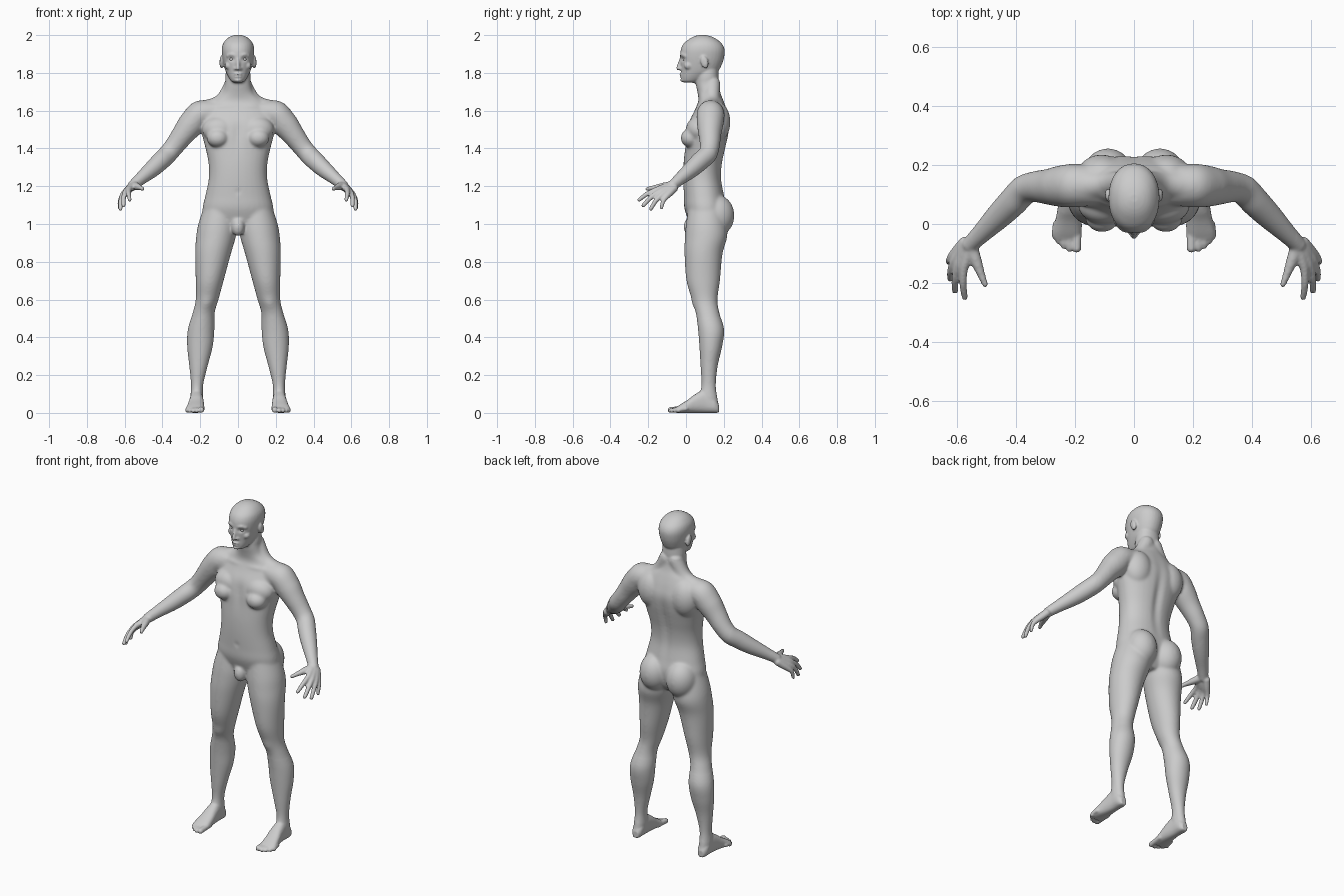
import bpy, bmesh, math
from mathutils import Vector, Matrix

bm = bmesh.new()


def spline(a, b, c, d, t):
    return [0.5 * (2 * q + (r - p) * t + (2 * p - 5 * q + 4 * r - s) * t * t
            + (3 * q - p - 3 * r + s) * t ** 3) for p, q, r, s in zip(a, b, c, d)]


def loft(rings, power=2.0, sides=32, steps=5):
    """Closed skin through rings given as (centre, half axis u, half axis v)."""
    flat = [[*c, *u, *v] for c, u, v in rings]
    flat = [flat[0]] + flat + [flat[-1]]
    dense = [spline(*flat[i:i + 4], k / steps)
             for i in range(len(flat) - 3) for k in range(steps)] + [flat[-1]]
    loops = []
    for f in dense:
        c, u, v = Vector(f[:3]), Vector(f[3:6]), Vector(f[6:])
        loop = []
        for k in range(sides):
            a = 2 * math.pi * k / sides
            x, y = math.cos(a), math.sin(a)
            x = math.copysign(abs(x) ** (2 / power), x)
            y = math.copysign(abs(y) ** (2 / power), y)
            loop.append(bm.verts.new(c + u * x + v * y))
        loops.append(loop)
    for a, b in zip(loops, loops[1:]):
        for k in range(sides):
            n = (k + 1) % sides
            bm.faces.new((a[k], a[n], b[n], b[k]))
    bm.faces.new(loops[0])
    bm.faces.new(loops[-1])


def stack(rows, power=2.0):
    """Level rings: z, left x, right x, front y, back y."""
    loft([((((l + r) / 2), (f + b) / 2, z), ((r - l) / 2, 0, 0), (0, (b - f) / 2, 0))
          for z, l, r, f, b in rows], power)


def ball(c, r, tilt=0.0):
    m = Matrix.Translation(c) @ Matrix.Rotation(tilt, 4, 'X') @ Matrix.Diagonal((*r, 1))
    bmesh.ops.create_icosphere(bm, subdivisions=4, radius=1, matrix=m)


def tube(pts, s=1):
    """Round limb through x, y, z, radius points with rounded ends."""
    ps = [Vector((s * p[0], p[1], p[2])) for p in pts]
    rings = []
    for i, p in enumerate(ps):
        t = (ps[min(i + 1, len(ps) - 1)] - ps[max(i - 1, 0)]).normalized()
        u = t.cross(Vector((s, 0, 1))).normalized()
        rings.append((p, u * pts[i][3], t.cross(u) * pts[i][3]))
    loft(rings, sides=20)
    for i in (0, -1):
        ball(ps[i], [pts[i][3]] * 3)


# torso and neck
stack([(z, -w, w, f, b) for z, w, f, b in (
    (.95, .10, .04, .17), (1.0, .18, .02, .20), (1.08, .188, -.008, .215),
    (1.15, .173, -.012, .203), (1.24, .155, -.015, .188), (1.32, .156, -.013, .193),
    (1.40, .172, -.006, .21), (1.47, .19, .0, .225), (1.54, .20, .015, .232),
    (1.60, .185, .045, .218), (1.65, .14, .065, .20), (1.69, .088, .062, .184),
    (1.74, .068, .052, .173), (1.78, .067, .055, .172), (1.84, .06, .06, .17))], 2.2)
ball((0, .022, .985), (.035, .035, .05))

# head
stack([(z, -w, w, f, b) for z, w, f, b in (
    (1.748, .024, -.014, .045), (1.757, .037, -.022, .08), (1.78, .052, -.026, .125),
    (1.81, .066, -.026, .17), (1.85, .077, -.029, .192), (1.89, .084, -.031, .203),
    (1.925, .086, -.027, .204), (1.955, .079, -.012, .19), (1.98, .06, .018, .16),
    (1.994, .038, .045, .13), (2.001, .014, .072, .10))], 2.15)
# nose, lips, chin
tube([(0, -.026, 1.878, .007), (0, -.035, 1.85, .009), (0, -.041, 1.824, .011)])
ball((0, -.022, 1.793), (.022, .014, .006))
ball((0, -.021, 1.78), (.019, .013, .006))
ball((0, -.014, 1.762), (.022, .016, .014))

for s in (1, -1):
    # face sides and ears
    ball((s * .014, -.027, 1.822), (.008, .01, .008))
    tube([(.012, -.024, 1.892, .008), (.035, -.02, 1.898, .008), (.055, -.003, 1.89, .008)], s)
    ball((s * .05, .012, 1.838), (.02, .022, .02))
    ball((s * .087, .098, 1.857), (.013, .02, .034), .25)
    # chest, buttocks, shoulder slope
    ball((s * .1, .065, 1.50), (.09, .065, .07))
    ball((s * .108, .024, 1.455), (.058, .052, .05))
    ball((s * .11, .16, 1.54), (.085, .075, .11))
    ball((s * .088, .162, 1.045), (.088, .094, .11))
    tube([(.03, .14, 1.74, .042), (.09, .135, 1.645, .042), (.19, .13, 1.60, .056)], s)
    # arm
    tube([(.10, .13, 1.59, .065), (.20, .13, 1.58, .074), (.245, .128, 1.532, .071),
          (.29, .126, 1.475, .061), (.335, .126, 1.415, .053), (.372, .115, 1.37, .051),
          (.41, .075, 1.332, .05), (.46, .025, 1.286, .044), (.515, -.03, 1.24, .034),
          (.555, -.07, 1.205, .028)], s)
    # fingers, each running from the wrist through the palm
    for kx, ky, kz, tx, ty, tz, r in (
            (.577, -.155, 1.182, .573, -.248, 1.128, .0115),
            (.597, -.147, 1.167, .606, -.226, 1.098, .0118),
            (.611, -.130, 1.152, .622, -.186, 1.080, .0115),
            (.616, -.108, 1.140, .628, -.130, 1.086, .0105)):
        w = (.553 + (kx - .577) * .5, -.075 + (ky + .155) * .25, 1.205 + (kz - 1.18) * .4)
        tube([(*w, .021), ((w[0] + kx) / 2, (w[1] + ky) / 2, (w[2] + kz) / 2, .019),
              (kx, ky, kz, .0145),
              (kx * .5 + tx * .5 + .004, ky * .5 + ty * .5 - .003, kz * .5 + tz * .5 + .005, r + .001),
              (tx, ty, tz, r - .001)], s)
    # thumb
    tube([(.55, -.08, 1.205, .022), (.535, -.125, 1.198, .02), (.518, -.17, 1.192, .014),
          (.504, -.205, 1.186, .011)], s)
    # leg
    stack([(z, s * a, s * b, f, k) for z, a, b, f, k in (
        (1.1, .01, .178, .015, .20), (1.0, .003, .21, .0, .215), (.93, .012, .222, -.006, .218),
        (.84, .038, .227, -.008, .193), (.7, .076, .224, .002, .18), (.6, .103, .224, .032, .167),
        (.53, .123, .24, .052, .177), (.44, .125, .266, .064, .202), (.35, .134, .269, .071, .191),
        (.25, .16, .258, .077, .168), (.15, .184, .249, .082, .158), (.08, .185, .252, .07, .166),
        (.03, .188, .25, .08, .174))])
    # foot
    loft([((s * x, y, h / 2), (w, 0, 0), (0, 0, h / 2)) for y, x, w, h in (
        (.174, .219, .018, .045), (.15, .219, .031, .08), (.10, .219, .034, .12),
        (.05, .22, .039, .10), (.01, .223, .044, .07), (-.03, .227, .048, .045),
        (-.052, .228, .045, .03))], 2.4)
    for x, y, r in ((.194, -.082, .0155), (.2185, -.084, .0115), (.238, -.074, .011),
                    (.255, -.058, .011), (.268, -.038, .011)):
        tube([(x - .003, .0, .022, r), (x, y * .6 - .01, .018, r), (x, y, r, r)], s)

bmesh.ops.recalc_face_normals(bm, faces=bm.faces)
mesh = bpy.data.meshes.new("body")
bm.to_mesh(mesh)
bm.free()
body = bpy.data.objects.new("body", mesh)
bpy.context.collection.objects.link(body)

# fuse the parts into one skin
fuse = body.modifiers.new("fuse", 'REMESH')
fuse.mode = 'VOXEL'
fuse.voxel_size = .0058
skin = bpy.data.meshes.new_from_object(
    body.evaluated_get(bpy.context.evaluated_depsgraph_get()))
body.modifiers.clear()
body.data = skin

# sculpted hollows and swellings: centre, spread, push (mirrored in x)
DENTS = [((.033, -.02, 1.872), (.014, .03, .009), (0, .011, 0)),
         ((0, -.03, 1.7865), (.018, .02, .003), (0, .005, 0)),
         ((0, -.02, 1.772), (.015, .02, .005), (0, .003, 0)),
         ((0, .22, 1.36), (.022, .06, .17), (0, -.014, 0)),
         ((0, -.015, 1.17), (.01, .03, .01), (0, .008, 0)),
         ((0, .0, 1.48), (.022, .04, .07), (0, .008, 0)),
         ((.09, .04, 1.625), (.05, .04, .008), (0, -.007, .003)),
         ((.165, .03, .575), (.03, .03, .035), (0, -.007, 0)),
         ((.09, .095, 1.857), (.012, .009, .02), (-.006, 0, 0))]
soft = body.vertex_groups.new(name="soft")
groups = {1.0: [], .4: [], .12: []}
for v in skin.vertices:
    p = v.co.copy()
    q = Vector((abs(p.x), p.y, p.z))
    side = 1 if p.x >= 0 else -1
    for c, r, d in DENTS:
        e = sum(((q[i] - c[i]) / r[i]) ** 2 for i in range(3))
        if e < 9:
            v.co += Vector((d[0] * side, d[1], d[2])) * math.exp(-e)
    w = .12 if q.z > 1.755 or q.z < .09 or q.x > .55 else .4 if q.z < .5 or q.x > .4 else 1.0
    groups[w].append(v.index)
for w, ids in groups.items():
    soft.add(ids, w, 'REPLACE')
smooth = body.modifiers.new("soften", 'SMOOTH')
smooth.factor, smooth.iterations, smooth.vertex_group = .5, 24, "soft"
skin.shade_smooth()

# eyeballs
for s, name in ((1, "left_eye"), (-1, "right_eye")):
    bpy.ops.mesh.primitive_uv_sphere_add(segments=24, ring_count=16, radius=.0125,
                                         location=(s * .033, -.0045, 1.872))
    bpy.context.object.name = name
    bpy.ops.object.shade_smooth()
